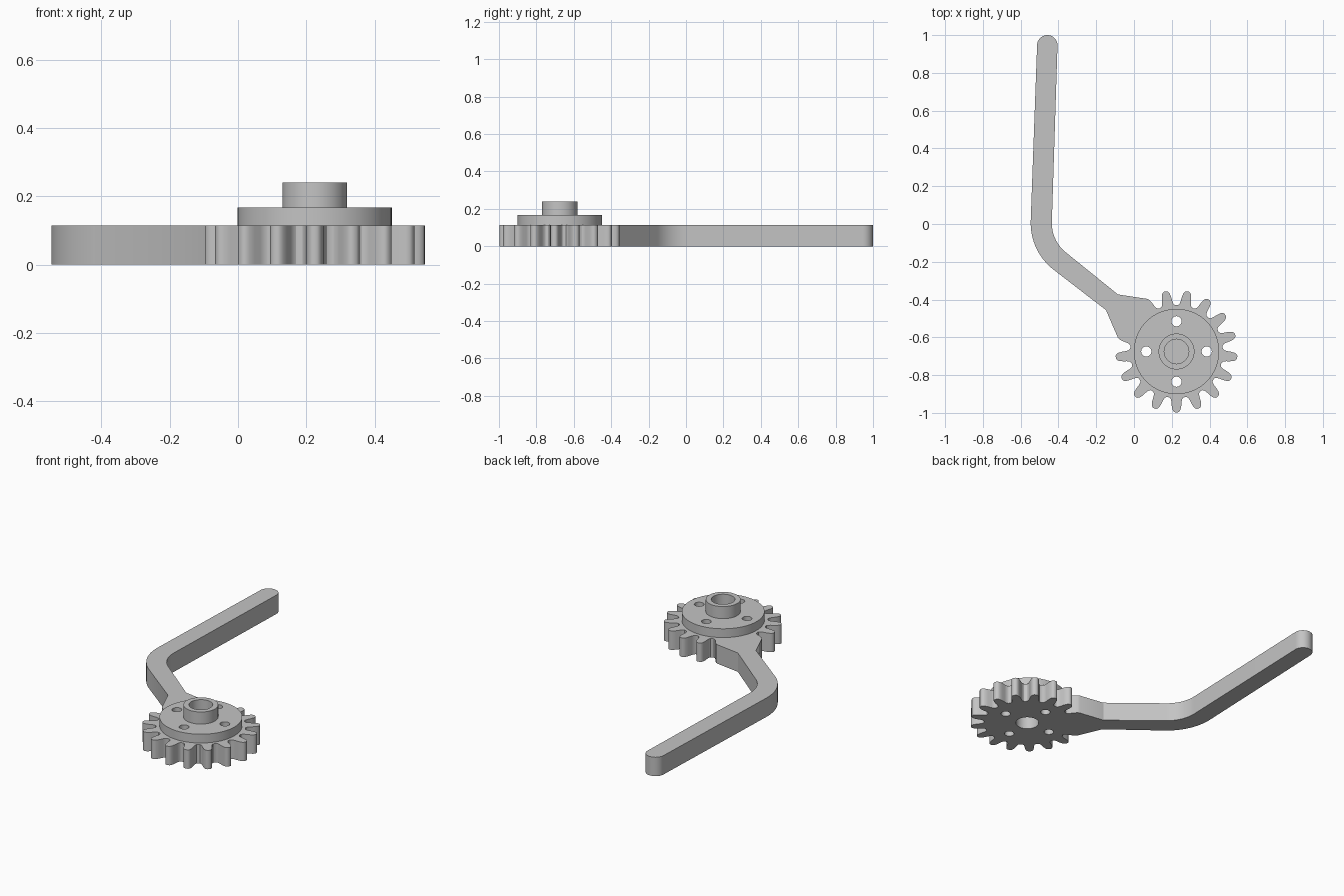
import bpy
import bmesh
from math import cos, sin, radians, pi

cube = bpy.data.objects.get("Cube")
if cube:
    bpy.data.objects.remove(cube, do_unlink=True)

GEAR = (0.225, -0.675)
TEETH = 17
PITCH = 360 / TEETH

grey = bpy.data.materials.new("light_grey")
grey.use_nodes = True
COLOUR = (0.55, 0.55, 0.55, 1)
grey.diffuse_color = COLOUR
grey.node_tree.nodes["Principled BSDF"].inputs["Base Color"].default_value = COLOUR


def polar(centre, r, deg):
    return (centre[0] + r * cos(radians(deg)), centre[1] + r * sin(radians(deg)))


def arc(centre, r, start, end, n):
    return [polar(centre, r, start + (end - start) * i / n) for i in range(n + 1)]


def circle(centre, r, n=48):
    return arc(centre, r, 0, 360, n)[:-1]


def plate(name, outlines, z0, z1):
    """Extrude closed outlines; inner ones become holes."""
    curve = bpy.data.curves.new(name, "CURVE")
    curve.dimensions = "2D"
    curve.fill_mode = "BOTH"
    curve.extrude = (z1 - z0) / 2
    for pts in outlines:
        s = curve.splines.new("POLY")
        s.points.add(len(pts) - 1)
        for p, (x, y) in zip(s.points, pts):
            p.co = (x, y, 0, 1)
        s.use_cyclic_u = True
    ob = bpy.data.objects.new(name, curve)
    bpy.context.collection.objects.link(ob)
    bpy.ops.object.select_all(action="DESELECT")
    ob.select_set(True)
    bpy.context.view_layer.objects.active = ob
    bpy.ops.object.convert(target="MESH")
    ob = bpy.context.view_layer.objects.active
    bm = bmesh.new()
    bm.from_mesh(ob.data)
    bmesh.ops.remove_doubles(bm, verts=bm.verts, dist=0.0001)
    bmesh.ops.translate(bm, verts=bm.verts, vec=(0, 0, (z0 + z1) / 2))
    bmesh.ops.recalc_face_normals(bm, faces=bm.faces)
    bm.to_mesh(ob.data)
    bm.free()
    ob.data.materials.clear()
    ob.data.materials.append(grey)
    bpy.ops.object.shade_smooth_by_angle(angle=radians(30))
    return ob


# Tooth flank from tip to root: radius and half angle
FLANK = [(0.323, 1.2), (0.319, 2.6), (0.309, 3.9), (0.29, 5.0),
         (0.268, 5.8), (0.254, 6.8), (0.247, 8.4), (0.245, PITCH / 2)]


def falling(k):
    return [polar(GEAR, r, -90 + k * PITCH + a) for r, a in FLANK]


def rising(k):
    return [polar(GEAR, r, -90 + k * PITCH - a) for r, a in reversed(FLANK[:-1])]


# Gear rim, running between the two teeth that merge into the lever
outline = falling(12)[1:]
for k in range(13, 27):
    outline += rising(k) + falling(k)
outline += rising(27)[:-1]

# Lever: flared root, bend, straight handle with a round end
BEND = (-0.235, 0.005)
outline += [(-0.085, -0.373)]
outline += arc(BEND, 0.2, 233, 178, 16)
outline += arc((-0.459, 0.946), 0.054, -2, 178, 20)
outline += arc(BEND, 0.312, 178, 233, 16)
outline += [(-0.148, -0.456)]

bolt_holes = [circle(polar(GEAR, 0.16, a), 0.027, 24) for a in range(0, 360, 90)]
bore = circle(GEAR, 0.065)

plate("gear_lever", [outline, bore] + bolt_holes, 0, 0.114)
plate("flange", [circle(GEAR, 0.226, 72)] + bolt_holes, 0.114, 0.167)
plate("hub", [circle(GEAR, 0.095), bore], 0.167, 0.24)
